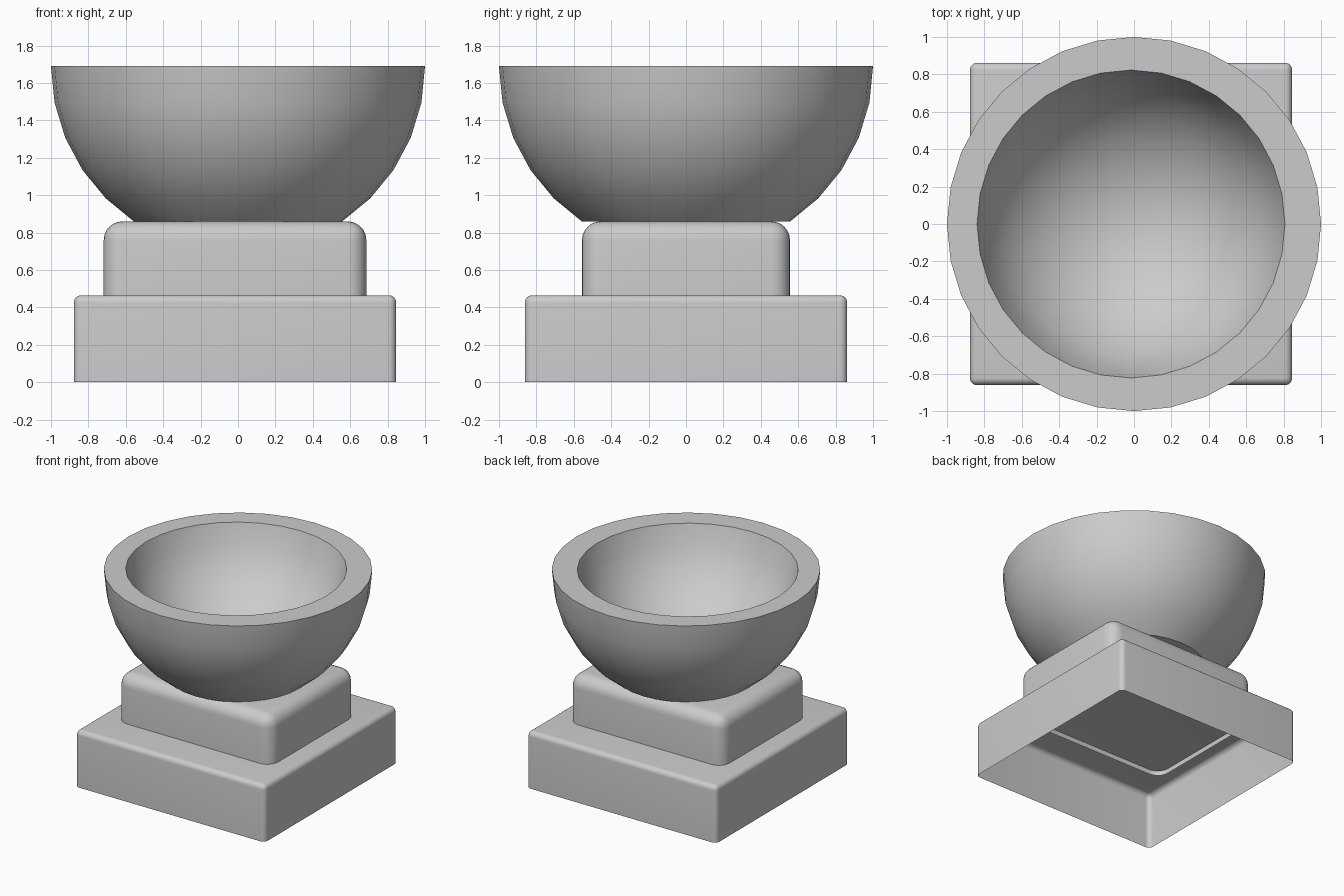
import bpy, bmesh, math
from mathutils import Matrix

if "Cube" in bpy.data.objects:
    bpy.data.objects.remove(bpy.data.objects["Cube"])

CX = -0.016      # the plinth and the bowl hollow sit slightly left of centre


def finish(bm, name):
    bmesh.ops.recalc_face_normals(bm, faces=bm.faces)
    mesh = bpy.data.meshes.new(name)
    bm.to_mesh(mesh)
    bm.free()
    ob = bpy.data.objects.new(name, mesh)
    bpy.context.collection.objects.link(ob)
    bpy.ops.object.select_all(action='DESELECT')
    ob.select_set(True)
    bpy.context.view_layer.objects.active = ob
    bpy.ops.object.shade_smooth_by_angle(angle=math.radians(30))
    return ob


def open_block(name, sx, sy, z0, z1, bevel):
    """Box with rounded sides and top, open underneath."""
    bm = bmesh.new()
    m = Matrix.Translation((CX, 0, (z0 + z1) / 2)) @ Matrix.Diagonal((sx, sy, z1 - z0, 1))
    bmesh.ops.create_cube(bm, size=1, matrix=m)

    def at_bottom(item):
        return all(v.co.z < z0 + 1e-4 for v in item.verts)
    edges = [e for e in bm.edges if not at_bottom(e)]
    bmesh.ops.bevel(bm, geom=edges, offset=bevel, segments=6, profile=0.5, affect='EDGES')
    bottom = [f for f in bm.faces if at_bottom(f)]
    bmesh.ops.delete(bm, geom=bottom, context='FACES')
    return finish(bm, name)


def bowl(name, rim_z, r_out, r_in, segs=32):
    """Half sphere cut flat below, with a slightly raised spherical hollow."""
    bm = bmesh.new()
    step = 2 * math.pi / segs
    ball = r_in / math.cos(step)              # hollow starts one ring below its equator
    ball_z = rim_z + ball * math.sin(step)

    def ring(r, cx, cz, lat):
        rr, z = r * math.cos(lat), cz - r * math.sin(lat)
        return [bm.verts.new((cx + rr * math.cos(i * step), rr * math.sin(i * step), z))
                for i in range(segs)]
    # outside from the flat foot up to the rim, then down the hollow
    rings = [ring(r_out, 0, rim_z, k * step) for k in range(5, -1, -1)]
    rings += [ring(ball, CX, ball_z, k * step) for k in range(1, 8)]
    bm.faces.new(rings[0])
    for a, b in zip(rings, rings[1:]):
        for i in range(segs):
            j = (i + 1) % segs
            bm.faces.new((a[i], a[j], b[j], b[i]))
    pole = bm.verts.new((CX, 0, ball_z - ball))
    for i in range(segs):
        bm.faces.new((rings[-1][i], rings[-1][(i + 1) % segs], pole))
    return finish(bm, name)


# plinth
open_block("lower_plinth", 1.724, 1.724, 0.0, 0.465, 0.04)
open_block("upper_plinth", 1.404, 1.112, 0.425, 0.86, 0.10)
# bowl
bowl("bowl", 1.69, 1.0, 0.823)
